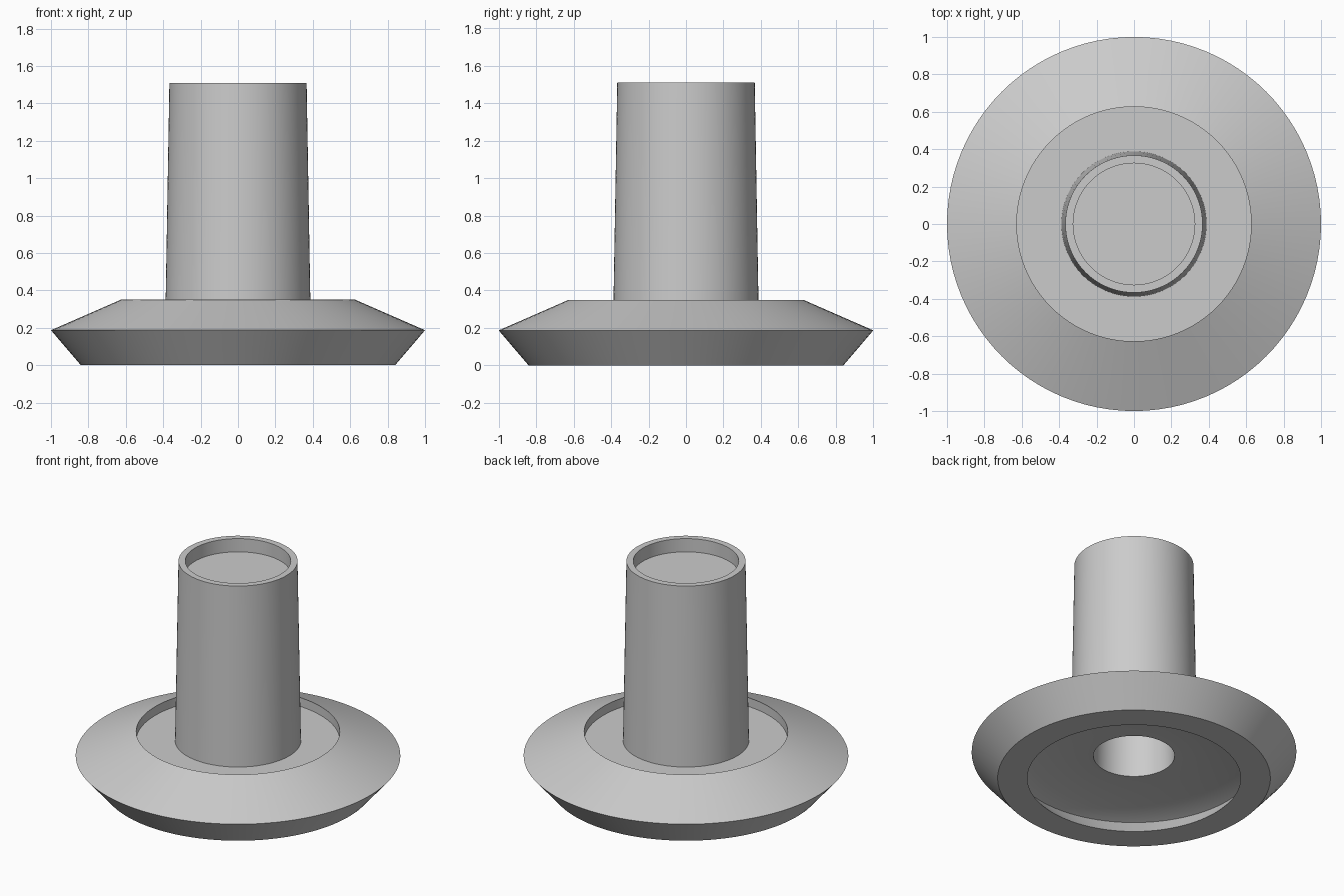
import bpy
import bmesh
import math

cube = bpy.data.objects.get("Cube")
if cube:
    bpy.data.objects.remove(cube, do_unlink=True)

SEGMENTS = 96

# Single plain grey finish
grey = bpy.data.materials.new("light_grey")
grey.use_nodes = True
grey.diffuse_color = (0.6, 0.6, 0.6, 1)
grey.node_tree.nodes["Principled BSDF"].inputs["Base Color"].default_value = (0.6, 0.6, 0.6, 1)


def lathe(name, profile, material):
    """Turn a (radius, height) profile around the z axis."""
    bm = bmesh.new()
    verts = [bm.verts.new((r, 0, z)) for r, z in profile]
    edges = [bm.edges.new(pair) for pair in zip(verts, verts[1:])]
    bmesh.ops.spin(bm, geom=verts + edges, cent=(0, 0, 0), axis=(0, 0, 1),
                   angle=math.tau, steps=SEGMENTS, use_duplicate=False)
    bmesh.ops.remove_doubles(bm, verts=bm.verts[:], dist=0.0005)
    bmesh.ops.recalc_face_normals(bm, faces=bm.faces[:])
    mesh = bpy.data.meshes.new(name)
    bm.to_mesh(mesh)
    bm.free()
    mesh.materials.append(material)
    obj = bpy.data.objects.new(name, mesh)
    bpy.context.collection.objects.link(obj)
    bpy.ops.object.select_all(action="DESELECT")
    obj.select_set(True)
    bpy.context.view_layer.objects.active = obj
    bpy.ops.object.shade_smooth_by_angle(angle=math.radians(30))
    return obj


# Hollow column with a shallow cup in its top
column = [(0, 1.42), (0.325, 1.42), (0.325, 1.51), (0.367, 1.51), (0.388, 0.29)]

# Flanged base: sunken tray, sloped shoulder, undercut foot and cavity beneath
base = [(0.627, 0.29), (0.627, 0.35), (1.0, 0.187), (0.84, 0),
        (0.657, 0), (0.755, 0.12), (0.64, 0.157)]

# Bore running up inside the column
bore = [(0.25, 0.157), (0.238, 1.29), (0, 1.29)]

lathe("flanged_base_and_column", column + base + bore, grey)
